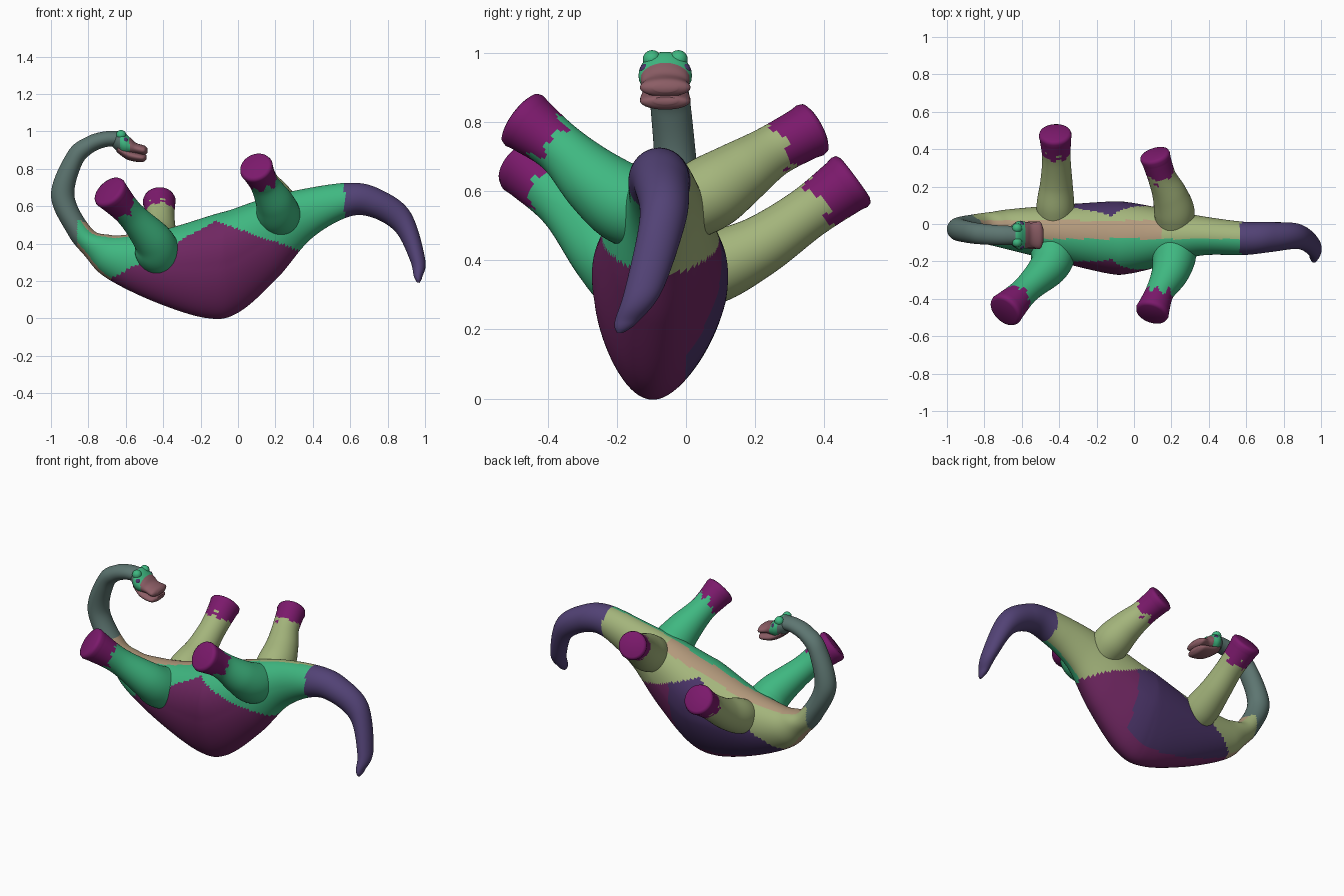
import bpy, bmesh, math
from mathutils import Vector

if "Cube" in bpy.data.objects:
    bpy.data.objects.remove(bpy.data.objects["Cube"])

COLORS = {
    "green": (0.05, 0.48, 0.22), "olive": (0.37, 0.46, 0.2), "magenta": (0.16, 0.02, 0.12),
    "violet": (0.085, 0.055, 0.18), "slate": (0.11, 0.18, 0.165), "tan": (0.45, 0.32, 0.2),
    "plum": (0.2, 0.01, 0.15), "rose": (0.26, 0.11, 0.13), "indigo": (0.07, 0.035, 0.14),
}
MATS = {}
for name, c in COLORS.items():
    MATS[name] = bpy.data.materials.new(name)
    MATS[name].diffuse_color = (*c, 1)


def smooth_path(rows, n):
    """Catmull-Rom interpolation of rows of numbers."""
    p = [rows[0]] + list(rows) + [rows[-1]]
    out = []
    for i in range(1, len(p) - 2):
        for k in range(n):
            t = k / n
            out.append([0.5 * (2 * b + (c - a) * t + (2 * a - 5 * b + 4 * c - d) * t * t
                               + (3 * b - a - 3 * c + d) * t ** 3)
                        for a, b, c, d in zip(*p[i - 1:i + 3])])
    return out + [list(rows[-1])]


def loft(name, rings, color):
    """Skin closed rings; color maps a face centre to a colour name."""
    bm = bmesh.new()
    vs = [[bm.verts.new(co) for co in r] for r in rings]
    n = len(vs[0])
    for a, b in zip(vs, vs[1:]):
        for i in range(n):
            bm.faces.new((a[i], a[(i + 1) % n], b[(i + 1) % n], b[i]))
    bm.faces.new(vs[0])
    bm.faces.new(vs[-1])
    bmesh.ops.recalc_face_normals(bm, faces=bm.faces)
    me = bpy.data.meshes.new(name)
    names = list(COLORS)
    for k in names:
        me.materials.append(MATS[k])
    for f in bm.faces:
        f.material_index = names.index(color(f.calc_center_median()))
    bm.to_mesh(me)
    bm.free()
    ob = bpy.data.objects.new(name, me)
    bpy.context.collection.objects.link(ob)
    bpy.ops.object.select_all(action='DESELECT')
    ob.select_set(True)
    bpy.context.view_layer.objects.active = ob
    bpy.ops.object.shade_smooth_by_angle(angle=math.radians(50))
    return ob


def profile_loft(name, rows, color, n=7, seg=28, egg=lambda x: 0.0):
    """Rows: lower x,z, upper x,z, centre y, half width; egg narrows the lower side."""
    rings = []
    for bx, bz, tx, tz, y, w in smooth_path(rows, n):
        c = Vector(((bx + tx) / 2, y, (bz + tz) / 2))
        u = Vector(((tx - bx) / 2, 0, (tz - bz) / 2))
        k = egg(c.x)
        ring = []
        for i in range(seg):
            a = 2 * math.pi * i / seg
            side = w * math.sin(a) * (1 + k * math.cos(a)) + 0.08 * k * min(0, math.cos(a))
            ring.append(c + u * math.cos(a) + Vector((0, side, 0)))
        rings.append(ring)
    return loft(name, rings, color)


def leg(name, points, foot, thigh, color):
    """Tube through the points with a thick thigh and a flared flat foot."""
    radii = (0.11 * thigh, 0.12 * thigh, 0.103 * thigh, 0.076, foot)
    pts = smooth_path([(*p, r) for p, r in zip(points, radii)], 10)
    cs = [Vector(p[:3]) for p in pts]
    rs = [p[3] for p in pts]
    end = (cs[-1] - cs[-3]).normalized()
    cs += [cs[-1] + end * d for d in (0.022, 0.036, 0.042)]
    rs += [foot * 1.05, foot, foot * 0.85]
    rings = []
    for i, (c, r) in enumerate(zip(cs, rs)):
        t = (cs[min(i + 1, len(cs) - 1)] - cs[max(i - 1, 0)]).normalized()
        u = t.cross(Vector((1, 0, 0))).normalized()
        v = t.cross(u)
        rings.append([c + (u * math.cos(a) + v * math.sin(a)) * r
                      for a in [2 * math.pi * k / 48 for k in range(48)]])
    tip = cs[-1]

    def foot_color(f):
        ragged = 0.015 * (math.sin(f.x * 90) + math.sin(f.y * 70 + f.z * 110))
        return "plum" if (f - tip).length + ragged < 0.15 else color
    return loft(name, rings, foot_color)


def body_color(f):
    if f.x > 0.57:
        return "violet"
    if f.x < -0.86 or (f.z > 0.52 and f.x < -0.6):
        return "slate"
    dx = f.x + 0.12
    if f.z < 0.52 - (0.35 * dx if dx > 0 else -0.55 * dx):
        return "indigo" if f.y > 0.0 and f.x < 0.05 else "magenta"
    if f.y > 0.02:
        return "olive"
    if f.y > -0.08:
        return "tan" if f.x < 0.15 else "olive"
    return "green"


# Neck, body and tail as one sweep, from head end to tail tip
body = [
    (-0.62, 1.0, -0.63, 0.92, -0.06, 0.05), (-0.71, 1.0, -0.71, 0.915, -0.06, 0.052),
    (-0.81, 0.97, -0.785, 0.88, -0.055, 0.055), (-0.91, 0.89, -0.84, 0.81, -0.045, 0.058),
    (-1.0, 0.66, -0.873, 0.645, -0.028, 0.062), (-0.91, 0.45, -0.78, 0.478, -0.022, 0.075),
    (-0.82, 0.335, -0.69, 0.447, -0.025, 0.09), (-0.71, 0.22, -0.60, 0.447, -0.03, 0.11),
    (-0.45, 0.09, -0.38, 0.48, -0.05, 0.15), (-0.17, 0.002, -0.13, 0.555, -0.072, 0.186),
    (0.0, 0.03, -0.04, 0.58, -0.075, 0.185), (0.21, 0.215, 0.12, 0.635, -0.07, 0.15),
    (0.385, 0.42, 0.34, 0.69, -0.063, 0.105), (0.57, 0.535, 0.60, 0.725, -0.077, 0.089),
    (0.70, 0.545, 0.76, 0.69, -0.07, 0.08), (0.84, 0.465, 0.92, 0.57, -0.067, 0.067),
    (0.92, 0.31, 1.0, 0.32, -0.122, 0.055), (0.94, 0.225, 0.985, 0.22, -0.172, 0.034),
    (0.957, 0.192, 0.97, 0.19, -0.19, 0.01),
]
profile_loft("body", body, body_color, 14, 96,
             lambda x: 0.28 * max(0, 1 - abs(x + 0.08) / 0.6))

# Head: skull with snout, and a lower jaw
profile_loft("skull", [
    (-0.68, 0.925, -0.68, 0.985, -0.06, 0.03), (-0.62, 0.875, -0.625, 1.002, -0.06, 0.075),
    (-0.58, 0.875, -0.575, 0.965, -0.06, 0.071), (-0.55, 0.878, -0.545, 0.938, -0.06, 0.066),
    (-0.505, 0.872, -0.50, 0.924, -0.06, 0.072), (-0.485, 0.885, -0.485, 0.91, -0.06, 0.035),
], lambda f: "rose" if f.x > -0.58 else ("green" if f.x > -0.63 else "slate"))
profile_loft("lower_jaw", [
    (-0.65, 0.89, -0.64, 0.93, -0.06, 0.05), (-0.59, 0.848, -0.58, 0.9, -0.06, 0.07),
    (-0.515, 0.835, -0.508, 0.88, -0.06, 0.07), (-0.49, 0.85, -0.49, 0.872, -0.06, 0.035),
], lambda f: "rose")

# Eyes and brow bumps
for side in (-1, 1):
    for part, x, dy, z, r, col in (("eye", -0.605, 0.056, 0.95, 0.018, "indigo"),
                                   ("brow", -0.625, 0.038, 0.98, 0.027, "green")):
        bpy.ops.mesh.primitive_uv_sphere_add(segments=20, ring_count=12, radius=r,
                                             location=(x, -0.06 + side * dy, z))
        ob = bpy.context.object
        ob.name = part + ("_left" if side < 0 else "_right")
        ob.data.materials.append(MATS[col])
        bpy.ops.object.shade_smooth()

# Legs, from hip or shoulder to foot
leg("front_leg_near", [(-0.40, -0.08, 0.32), (-0.43, -0.16, 0.36), (-0.46, -0.235, 0.425),
                       (-0.575, -0.35, 0.555), (-0.67, -0.445, 0.658)], 0.092, 1.0, "green")
leg("front_leg_far", [(-0.42, 0.0, 0.34), (-0.42, 0.10, 0.385), (-0.415, 0.22, 0.445),
                      (-0.415, 0.35, 0.535), (-0.42, 0.455, 0.612)], 0.084, 0.84, "olive")
leg("back_leg_near", [(0.22, -0.08, 0.53), (0.215, -0.17, 0.56), (0.193, -0.26, 0.625),
                      (0.14, -0.36, 0.72), (0.105, -0.45, 0.79)], 0.086, 0.97, "green")
leg("back_leg_far", [(0.22, -0.03, 0.54), (0.215, 0.07, 0.595), (0.19, 0.16, 0.655),
                     (0.15, 0.25, 0.715), (0.12, 0.34, 0.765)], 0.078, 0.9, "olive")

for m in bpy.data.materials:
    if m.users and not m.is_grease_pencil:
        m.use_nodes = True
        m.node_tree.nodes["Principled BSDF"].inputs["Base Color"].default_value = m.diffuse_color
